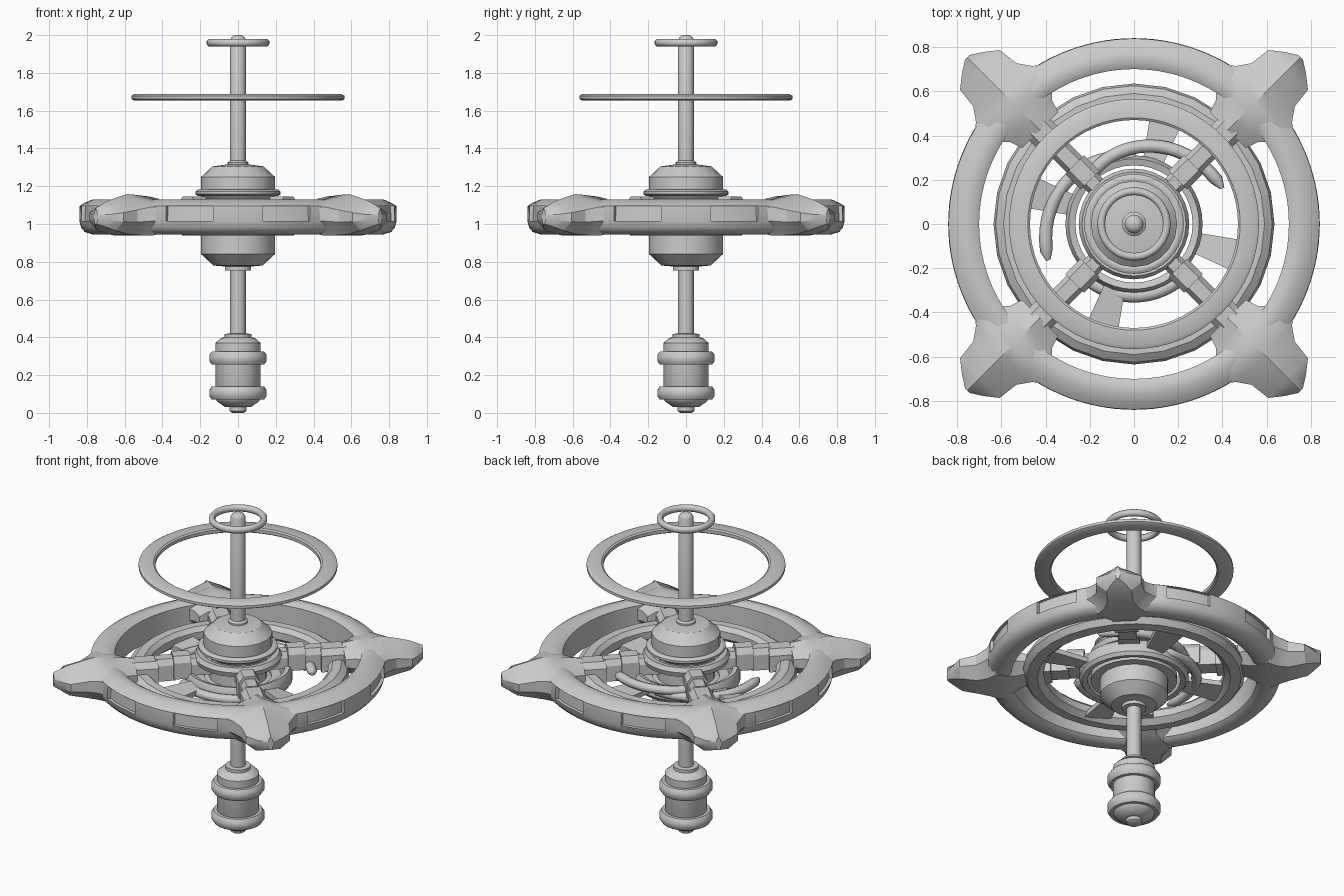
import bpy, bmesh
from math import sin, cos, pi, radians, degrees, atan2, hypot
from mathutils import Matrix

if "Cube" in bpy.data.objects:
    bpy.data.objects.remove(bpy.data.objects["Cube"])


def finish(bm, name, angle=35):
    bmesh.ops.recalc_face_normals(bm, faces=bm.faces[:])
    me = bpy.data.meshes.new(name)
    bm.to_mesh(me)
    bm.free()
    ob = bpy.data.objects.new(name, me)
    bpy.context.collection.objects.link(ob)
    bpy.ops.object.select_all(action='DESELECT')
    ob.select_set(True)
    bpy.context.view_layer.objects.active = ob
    if angle:
        bpy.ops.object.shade_smooth_by_angle(angle=radians(angle))
    return ob


def lathe_bm(profile, seg, closed):
    bm = bmesh.new()
    rings = [[bm.verts.new((r * cos(2*pi*i/seg), r * sin(2*pi*i/seg), z))
              for i in range(seg)] for r, z in profile]
    n = len(rings)
    for k in range(n if closed else n - 1):
        a, b = rings[k], rings[(k + 1) % n]
        for i in range(seg):
            j = (i + 1) % seg
            bm.faces.new((a[i], a[j], b[j], b[i]))
    if not closed:
        bm.faces.new(rings[0])
        bm.faces.new(rings[-1])
    return bm


def lathe(name, profile, seg=24, closed=False, angle=35):
    return finish(lathe_bm(profile, seg, closed), name, angle)


def torus(name, r, z, hr, hz, seg=48, n=8):
    prof = [(r + hr * cos(2*pi*(i + .5)/n), z + hz * sin(2*pi*(i + .5)/n)) for i in range(n)]
    return lathe(name, prof, seg, True, 50)


def loft(name, sections, rot, angle=35):
    """sections: lists of equal-length point loops"""
    bm = bmesh.new()
    loops = [[bm.verts.new(p) for p in s] for s in sections]
    n = len(loops[0])
    for a, b in zip(loops, loops[1:]):
        for i in range(n):
            j = (i + 1) % n
            bm.faces.new((a[i], a[j], b[j], b[i]))
    bm.faces.new(loops[0])
    bm.faces.new(loops[-1])
    bm.transform(Matrix.Rotation(rot, 4, 'Z'))
    return finish(bm, name, angle)


# upper mast with rounded tip and collar
lathe("upper_mast", [(.055, 1.30), (.055, 1.325), (.042, 1.335), (.042, 1.975),
                     (.034, 1.99), (.018, 2.0)], 20)
# floating rings round the mast
torus("mast_top_ring", .148, 1.96, .019, .021, 48)
lathe("mast_wide_ring", [(.47, 1.66), (.48, 1.653), (.55, 1.653), (.565, 1.662),
                         (.565, 1.678), (.55, 1.687), (.48, 1.687), (.47, 1.68)], 64, True)

# hub dome, core and lower cup
lathe("hub_dome", [(.17, 1.12), (.195, 1.15), (.195, 1.25), (.135, 1.305), (.06, 1.315)], 20)
torus("hub_dome_flange", .205, 1.165, .022, .018, 40)
lathe("hub_core", [(.165, .92), (.165, 1.16)], 20)
lathe("hub_cup", [(.07, .755), (.07, .775), (.13, .78), (.195, .84), (.195, .97), (.16, .98)], 20)

# lower shaft and pod
lathe("lower_shaft", [(.042, .38), (.042, .78)], 20)
lathe("pod", [(.03, 0), (.045, .01), (.045, .03), (.07, .032), (.11, .06), (.12, .075), (.12, .37),
              (.09, .397), (.072, .4), (.072, .418), (.045, .42)], 20)
for i, z in enumerate((.105, .29)):
    torus(f"pod_band_{i}", .128, z, .026, .038, 32)

# outer ring with eight recessed panels
SEG = 120
bm = lathe_bm([(.70, .965), (.70, 1.115), (.725, 1.13), (.77, 1.13), (.815, 1.11), (.838, 1.095),
               (.84, 1.015), (.83, .98), (.81, .957), (.77, .945), (.725, .947)], SEG, True)
panel = []
for f in bm.faces:
    c = f.calc_center_median()
    a = abs((degrees(atan2(c.y, c.x)) + 45) % 90 - 45)
    if hypot(c.x, c.y) > .836 and 1.02 < c.z < 1.09 and 9 < a < 27:
        panel.append(f)
res = bmesh.ops.extrude_face_region(bm, geom=panel)
for v in res['geom']:
    if isinstance(v, bmesh.types.BMVert):
        v.co.x *= .976
        v.co.y *= .976
bmesh.ops.delete(bm, geom=[f for f in panel if f.is_valid], context='FACES')
finish(bm, "outer_ring")

# inner ring
lathe("inner_ring", [(.515, .99), (.515, 1.035), (.54, 1.06), (.59, 1.06), (.625, 1.035),
                     (.635, 1.0), (.61, .965), (.55, .96)], 28, True, 30)

# hub rings
lathe("hub_ring_wide", [(.265, .945), (.265, 1.03), (.295, 1.04), (.31, 1.01), (.31, .96), (.295, .94)],
      40, True)
lathe("hub_ring_upper", [(.20, 1.08), (.20, 1.13), (.235, 1.135), (.25, 1.11), (.24, 1.08)], 32, True)
lathe("hub_ring_lower", [(.19, .94), (.19, .98), (.245, .98), (.245, .94)], 32, True)

# lobe sections: distance, half width, ridge z, shoulder z, bottom z
LOBE = [(.60, .115, 1.135, 1.08, .985), (.66, .135, 1.145, 1.09, .965), (.72, .20, 1.15, 1.10, .945),
        (.775, .255, 1.155, 1.095, .94), (.83, .18, 1.158, 1.09, .94), (.89, .138, 1.145, 1.075, .945),
        (.985, .127, 1.12, 1.06, .965), (1.03, .07, 1.10, 1.05, .985), (1.065, .015, 1.085, 1.05, 1.0)]
# arm blocks: start, end, half width, bottom, top
ARM = [(.16, .29, .045, 1.02, 1.12), (.28, .38, .06, 1.01, 1.145),
       (.37, .48, .05, 1.0, 1.13), (.47, .62, .068, .99, 1.125)]
for k in range(4):
    rot = pi/4 + k * pi/2
    loft(f"lobe_{k}", [[(u, 0, t), (u, w*.6, t*.45 + s*.55), (u, w, s), (u, w, s*.5 + b*.5), (u, w*.55, b),
                        (u, -w*.55, b), (u, -w, s*.5 + b*.5), (u, -w, s), (u, -w*.6, t*.45 + s*.55)]
                       for u, w, t, s, b in LOBE], rot, 28)
    # stepped arm blocks with chamfered tops
    for i, (a, e, w, b, t) in enumerate(ARM):
        loft(f"arm_{k}_block_{i}", [[(u, -w, b), (u, w, b), (u, w, t - .035), (u, w*.6, t),
                                     (u, -w*.6, t), (u, -w, t - .035)] for u in (a, e)], rot, 0)
    # flat flared blades between hub ring and inner ring
    loft(f"blade_{k}", [[(u, -w, .985), (u, w, .97), (u, w, 1.0), (u, -w, 1.015)]
                        for u, w in ((.28, .045), (.54, .08))], radians(-17) + k * pi/2, 0)


# curled fins swept around the hub: start angle, end angle, start radius, end radius
def curl(name, a0, a1, r0, r1, z):
    secs = []
    for i in range(19):
        t = i / 18
        a, r = radians(a0 + (a1 - a0) * t), r0 + (r1 - r0) * t
        h = .03 * (.35 if i in (0, 18) else 1)
        secs.append([((r + h*cos(p)) * cos(a), (r + h*cos(p)) * sin(a), z + h*.9*sin(p))
                     for p in [2*pi*q/8 for q in range(8)]])
    return loft(name, secs, 0, 50)


curl("curl_right", 135, 22, .29, .43, 1.03)
curl("curl_left", 85, 203, .29, .42, 1.0)
curl("curl_front", -130, -50, .325, .325, .98)
